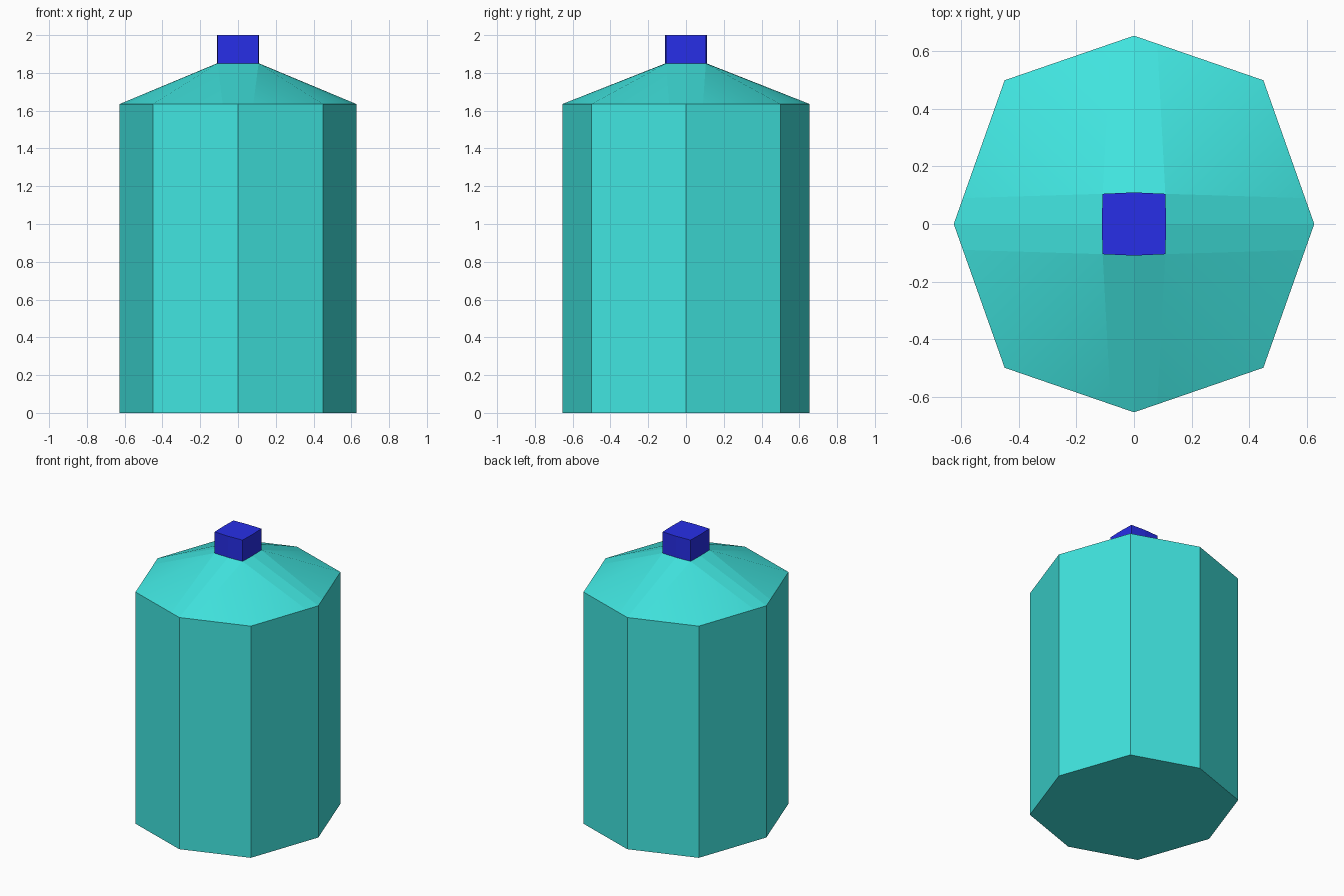
import bpy
import bmesh

cube = bpy.data.objects.get("Cube")
if cube:
    bpy.data.objects.remove(cube, do_unlink=True)


def make_material(name, colour):
    mat = bpy.data.materials.new(name)
    mat.use_nodes = True
    mat.diffuse_color = colour
    mat.node_tree.nodes["Principled BSDF"].inputs["Base Color"].default_value = colour
    return mat


turquoise = make_material("turquoise", (0.052, 0.78, 0.74, 1))
blue = make_material("blue", (0.021, 0.029, 0.83, 1))


def octagon(ax, ay, cx, cy):
    """Eight points: tips on the axes and four mirrored corners."""
    return [(ax, 0), (cx, cy), (0, ay), (-cx, cy),
            (-ax, 0), (-cx, -cy), (0, -ay), (cx, -cy)]


def make_object(name, bm, mat):
    bmesh.ops.recalc_face_normals(bm, faces=bm.faces)
    mesh = bpy.data.meshes.new(name)
    bm.to_mesh(mesh)
    bm.free()
    mesh.materials.append(mat)
    obj = bpy.data.objects.new(name, mesh)
    bpy.context.collection.objects.link(obj)
    return obj


def ring(bm, points, z):
    return [bm.verts.new((x, y, z)) for x, y in points]


def bridge(bm, low, high):
    n = len(low)
    for i in range(n):
        j = (i + 1) % n
        bm.faces.new((low[i], low[j], high[j], high[i]))


BODY = octagon(0.627, 0.655, 0.45, 0.50)
NECK = octagon(0.112, 0.110, 0.109, 0.105)
SHOULDER_Z, NECK_Z, TOP_Z = 1.635, 1.85, 2.0

# Body: straight octagonal wall, closed floor and tapered shoulder
bm = bmesh.new()
floor = ring(bm, BODY, 0)
rim = ring(bm, BODY, SHOULDER_Z)
collar = ring(bm, NECK, NECK_Z)
bm.faces.new(floor)
bridge(bm, floor, rim)

# Shoulder: flat strips at the axis tips, smooth broad facets at the corners
for tip in range(0, 8, 2):
    for corner in ((tip + 1) % 8, (tip - 1) % 8):
        split = bm.verts.new(rim[tip].co.lerp(rim[corner].co, 0.18))
        bm.faces.new((rim[tip], split, collar[corner], collar[tip]))
        facet = bm.faces.new((split, rim[corner], collar[corner]))
        facet.smooth = True
make_object("body", bm, turquoise)

# Cap: small block on the shoulder
bm = bmesh.new()
low, high = ring(bm, NECK, NECK_Z), ring(bm, NECK, TOP_Z)
bridge(bm, low, high)
bm.faces.new(low)
bm.faces.new(high)
make_object("cap", bm, blue)
